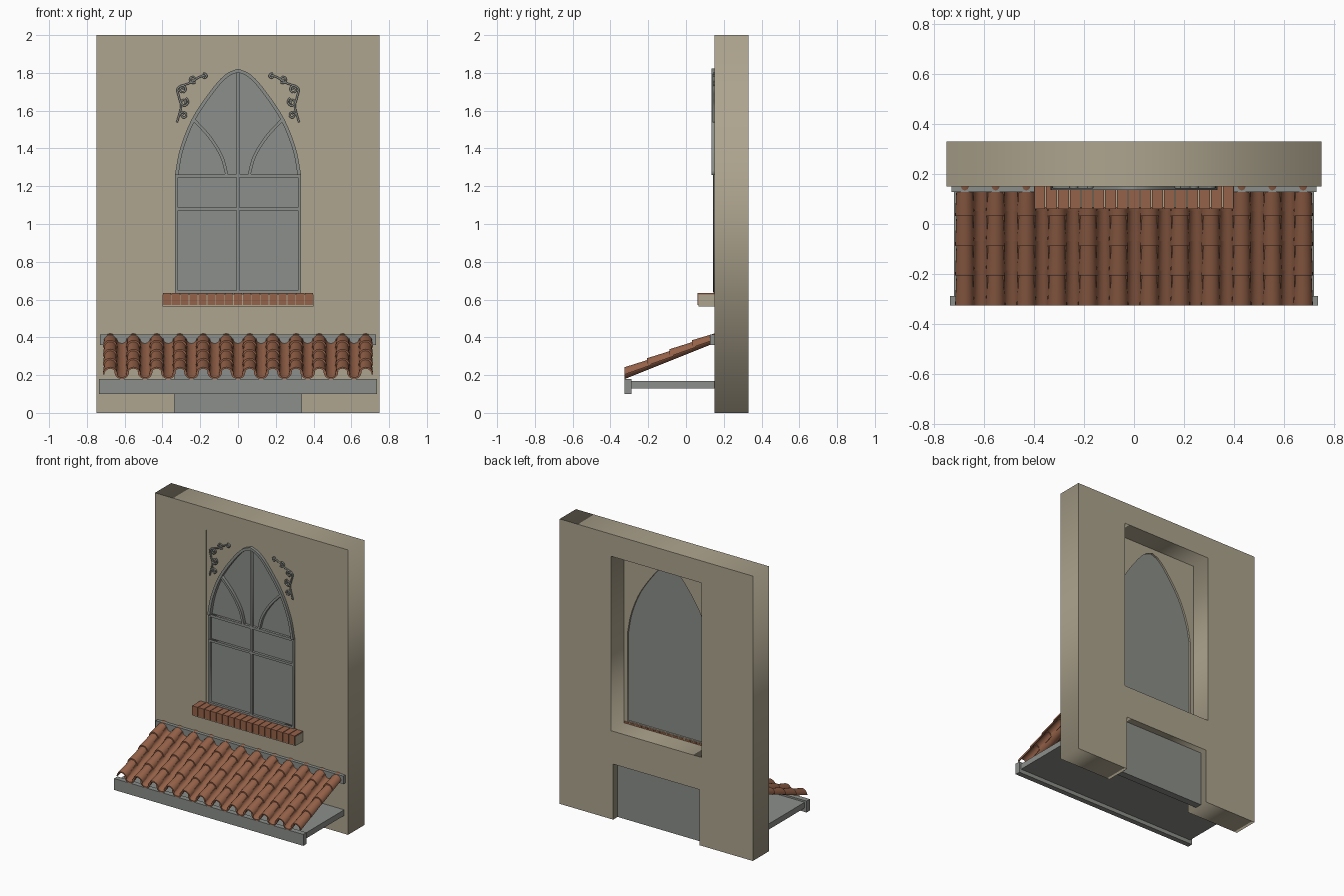
import bpy, bmesh, math
from mathutils import Vector

if "Cube" in bpy.data.objects:
    bpy.data.objects.remove(bpy.data.objects["Cube"])


def material(name, r, g, b):
    m = bpy.data.materials.new(name)
    m.use_nodes = True
    lin = [(c / 255) ** 2.2 for c in (r, g, b)] + [1]
    m.diffuse_color = lin
    m.node_tree.nodes["Principled BSDF"].inputs["Base Color"].default_value = lin
    return m


STONE = material("beige stone", 172, 163, 141)
GREY = material("grey metal", 138, 141, 136)
CLAY = material("terracotta", 148, 98, 74)


def select(ob):
    bpy.ops.object.select_all(action='DESELECT')
    ob.select_set(True)
    bpy.context.view_layer.objects.active = ob


def add_mesh(name, bm, mat):
    bmesh.ops.recalc_face_normals(bm, faces=bm.faces)
    me = bpy.data.meshes.new(name)
    bm.to_mesh(me)
    bm.free()
    me.materials.append(mat)
    ob = bpy.data.objects.new(name, me)
    bpy.context.collection.objects.link(ob)
    return ob


def add_box(bm, x0, x1, y0, y1, z0, z1):
    vs = bmesh.ops.create_cube(bm, size=1)["verts"]
    for v in vs:
        v.co = ((x0 + x1) / 2 + v.co.x * (x1 - x0), (y0 + y1) / 2 + v.co.y * (y1 - y0),
                (z0 + z1) / 2 + v.co.z * (z1 - z0))


def box(name, mat, *size):
    bm = bmesh.new()
    add_box(bm, *size)
    return add_mesh(name, bm, mat)


def plate(name, mat, loops, y0, y1):
    """Flat outline with holes in the x-z plane, thickened from y0 to y1."""
    cu = bpy.data.curves.new(name, 'CURVE')
    cu.dimensions, cu.fill_mode, cu.extrude = '2D', 'BOTH', (y1 - y0) / 2
    for loop in loops:
        sp = cu.splines.new('POLY')
        sp.points.add(len(loop) - 1)
        for p, (x, z) in zip(sp.points, loop):
            p.co = (x, z, 0, 1)
        sp.use_cyclic_u = True
    cu.materials.append(mat)
    ob = bpy.data.objects.new(name, cu)
    bpy.context.collection.objects.link(ob)
    ob.rotation_euler.x = math.pi / 2
    ob.location.y = (y0 + y1) / 2
    select(ob)
    bpy.ops.object.convert(target='MESH')
    return bpy.context.object


def smooth_path(pts, steps=6):
    """Catmull-Rom curve through the points."""
    p = [Vector(q) for q in pts]
    p = [2 * p[0] - p[1]] + p + [2 * p[-1] - p[-2]]
    out = []
    for a, b, c, d in zip(p, p[1:], p[2:], p[3:]):
        for i in range(steps):
            t = i / steps
            out.append(b + (c - a) * t / 2 + (a - 2.5 * b + 2 * c - d / 2) * t * t
                       + (1.5 * (b - c) + (d - a) / 2) * t ** 3)
    return out + [p[-2]]


def strip(name, pts, width, y0, y1):
    """Bar of even width that follows a path in the x-z plane."""
    pts = [Vector(p) for p in pts]
    left, right = [], []
    for i, p in enumerate(pts):
        d = (pts[min(i + 1, len(pts) - 1)] - pts[max(i - 1, 0)]).normalized()
        n = Vector((-d.y, d.x)) * width / 2
        left.append(p + n)
        right.append(p - n)
    return plate(name, GREY, [left + right[::-1]], y0, y1)


def rect(x, z0, z1):
    return [(-x, z0), (x, z0), (x, z1), (-x, z1)]


# Wall with window opening and doorway
plate("wall", STONE, [[(-.75, 0), (-.335, 0), (-.335, .39), (.335, .39), (.335, 0), (.75, 0),
                       (.75, 2), (-.75, 2)], rect(.352, .62, 1.845)], .15, .33)
box("door_panel", GREY, -.335, .335, .23, .28, 0, .39)

# Window surround with pointed arch, and glass
half = smooth_path([(.325, 1.26), (.297, 1.40), (.232, 1.56), (.13, 1.71), (.06, 1.785), (0, 1.813)])
arch = half + [Vector((-p.x, p.y)) for p in half[-2::-1]]
outline = arch + [Vector((-.325, .64)), Vector((.325, .64))]
plate("window_surround", STONE, [rect(.352, .62, 1.845), outline], .155, .185)
plate("window_glass", GREY, [outline], .162, .172)

# Window frame and glazing bars
strip("arch_frame", arch, .018, .135, .165)
plate("lower_frame", GREY, [rect(.333, .632, 1.265), rect(.318, .647, 1.25)], .145, .165)
strip("centre_bar", [(0, .64), (0, 1.81)], .016, .143, .164)
for z in (1.255, 1.08):
    strip("cross_bar", [(-.325, z), (.325, z)], .016, .144, .164)
for s in (-1, 1):
    curve = smooth_path([(.232, 1.55), (.15, 1.46), (.088, 1.36), (.06, 1.265)])
    strip("curved_bar", [(s * p.x, p.y) for p in curve], .016, .14, .164)


# Corner scrollwork: stem, curls and buds
def curl(cx, cz, r, turn):
    return [Vector((cx + math.cos(a) * r * (1 - k / 26), cz + math.sin(a) * r * (1 - k / 26)))
            for k in range(20) for a in [turn + k * .45]]


stem = smooth_path([(.323, 1.538), (.302, 1.62), (.312, 1.67), (.318, 1.72), (.255, 1.747),
                    (.21, 1.775), (.17, 1.79)])
curls = [curl(.288, 1.575, .02, 0), curl(.286, 1.645, .024, 2), curl(.295, 1.712, .022, 1),
         curl(.238, 1.765, .02, 4), curl(.178, 1.783, .014, 1)]
for s in (-1, 1):
    cu = bpy.data.curves.new("scrollwork", 'CURVE')
    cu.dimensions, cu.bevel_depth, cu.bevel_resolution = '3D', .0055, 1
    cu.use_fill_caps = True
    for path in [stem] + curls:
        sp = cu.splines.new('POLY')
        sp.points.add(len(path) - 1)
        for p, q in zip(sp.points, path):
            p.co = (s * q.x, .147, q.y, 1)
    cu.materials.append(GREY)
    ob = bpy.data.objects.new("scrollwork", cu)
    bpy.context.collection.objects.link(ob)
    select(ob)
    bpy.ops.object.convert(target='MESH')

# Brick sill on a stone core
box("sill_core", STONE, -.4, .4, .066, .16, .562, .627)
bm = bmesh.new()
count = 17
pitch = .8 / count
for i in range(count):
    x = -.4 + i * pitch
    add_box(bm, x + .002, x + pitch - .002, .06, .068, .57, .634)
    add_box(bm, x + .002, x + pitch - .002, .06, .188, .622, .634)
add_mesh("sill_bricks", bm, CLAY)

# Canopy shelf, front beam and wall rail
box("canopy_shelf", GREY, -.72, .72, -.30, .15, .128, .168)
box("front_beam", GREY, -.735, .735, -.325, -.288, .10, .18)
box("wall_rail", GREY, -.73, .73, .127, .15, .36, .415)


# Hollow half-round roof tiles, laid in overlapping rows
def add_tile(bm, x, up, y0, y1, zlow, slope, r0, r1, lift):
    rings = []
    for y, r, extra in ((y0, r0, lift), (y1, r1, 0)):
        z = zlow + (y - ROOF_FRONT) * slope + extra
        for rr in (r, r - .008):
            rings.append([bm.verts.new((x + math.cos(a) * rr, y, z + up * math.sin(a) * rr))
                          for a in [math.pi * k / 10 for k in range(11)]])
    lo, li, ho, hi = rings
    for a, b in ((lo, ho), (li, hi), (lo, li), (ho, hi)):
        for k in range(10):
            bm.faces.new((a[k], a[k + 1], b[k + 1], b[k]))
    for k in (0, -1):
        bm.faces.new((lo[k], ho[k], hi[k], li[k]))


ROOF_FRONT, ROWS, COLUMNS, SPACING = -.325, 4, 12, .123
step = .475 / ROWS
for name, n, up, z in (("cover_tiles", COLUMNS, 1, .197), ("pan_tiles", COLUMNS - 1, -1, .212)):
    bm = bmesh.new()
    for c in range(n):
        x = (c - (n - 1) / 2) * SPACING
        for row in range(ROWS):
            y0 = ROOF_FRONT + row * step
            y1 = min(y0 + step + .02, .15)
            add_tile(bm, x, up, y0, y1, z, .4, .039, .033, .006)
    ob = add_mesh(name, bm, CLAY)
    select(ob)
    bpy.ops.object.shade_smooth_by_angle(angle=math.radians(40))
